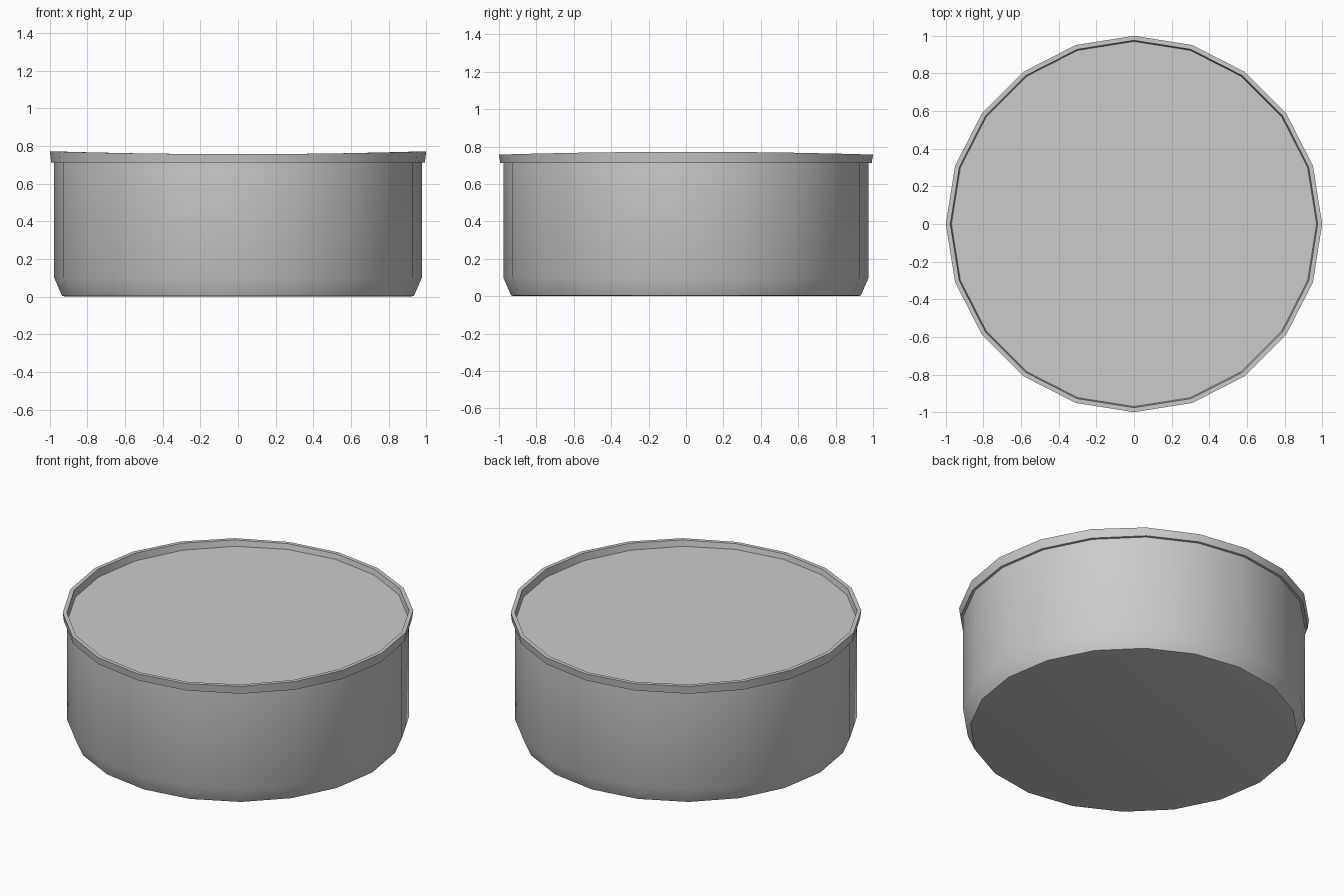
import bpy, bmesh, math

if "Cube" in bpy.data.objects:
    bpy.data.objects.remove(bpy.data.objects["Cube"])

SIDES = 20


def lathe(name, profile, close_bottom=False, close_top=False, wave=0.0, wave_from=9.0):
    """Spin (radius, height) points; heights above wave_from rise towards +-x."""
    bm = bmesh.new()
    rings = []
    for r, z in profile:
        ring = []
        for i in range(SIDES):
            a = 2 * math.pi * i / SIDES
            lift = wave * math.cos(a) ** 2 if z > wave_from else 0.0
            ring.append(bm.verts.new((r * math.cos(a), r * math.sin(a), z + lift)))
        rings.append(ring)
    for low, high in zip(rings, rings[1:]):
        for i in range(SIDES):
            j = (i + 1) % SIDES
            bm.faces.new((low[i], low[j], high[j], high[i]))
    if close_bottom:
        bm.faces.new(rings[0][::-1])
    if close_top:
        bm.faces.new(rings[-1])
    mesh = bpy.data.meshes.new(name)
    bm.to_mesh(mesh)
    bm.free()
    obj = bpy.data.objects.new(name, mesh)
    bpy.context.collection.objects.link(obj)
    bpy.ops.object.select_all(action='DESELECT')
    obj.select_set(True)
    bpy.context.view_layer.objects.active = obj
    bpy.ops.object.shade_smooth_by_angle(angle=math.radians(35))
    return obj


# Tub: base, tapered foot, straight wall, slightly wavy lip and recessed filled top
lathe("round_tub",
      [(0.915, 0.0), (0.935, 0.004), (0.977, 0.10), (0.977, 0.712),
       (0.993, 0.712), (1.0, 0.757), (0.976, 0.757), (0.970, 0.725)],
      close_bottom=True, close_top=True, wave=0.015, wave_from=0.75)
